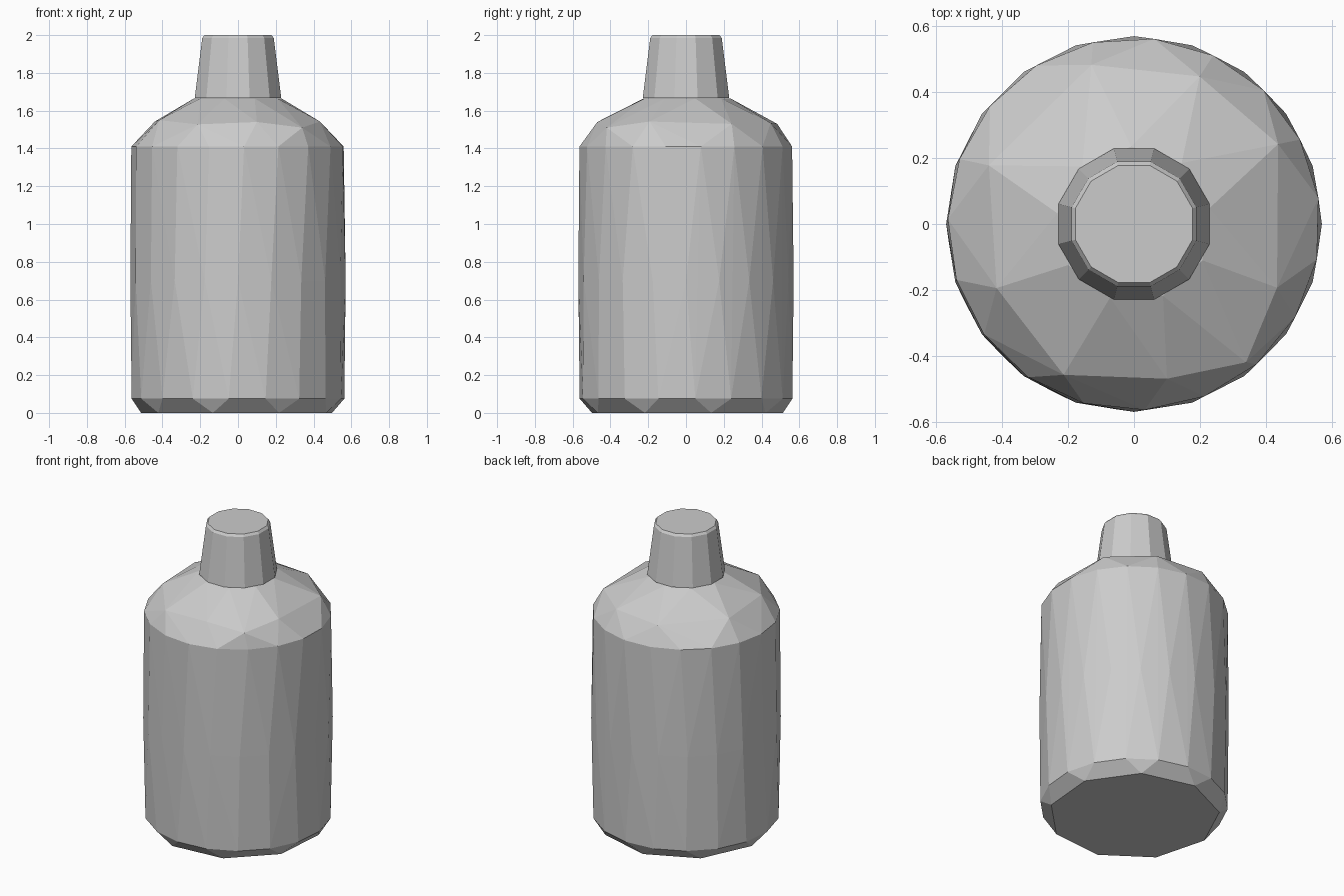
import bpy
import bmesh
from math import radians, cos, sin

cube = bpy.data.objects.get("Cube")
if cube:
    bpy.data.objects.remove(cube)

grey = bpy.data.materials.new("plain grey")
grey.use_nodes = True
colour = (0.6, 0.6, 0.6, 1)
grey.diffuse_color = colour
grey.node_tree.nodes["Principled BSDF"].inputs["Base Color"].default_value = colour


def ring(radius, z, sides, start=0):
    """Evenly spaced points on a level circle."""
    return [(radius, z, start + 360 * i / sides) for i in range(sides)]


def faceted_hull(name, points):
    """Flat-shaded convex solid around (radius, height, degrees) points."""
    bm = bmesh.new()
    for r, z, a in points:
        bm.verts.new((r * cos(radians(a)), r * sin(radians(a)), z))
    hull = bmesh.ops.convex_hull(bm, input=bm.verts)
    loose = set(hull["geom_interior"] + hull["geom_unused"])
    bmesh.ops.delete(bm, geom=[v for v in loose if isinstance(v, bmesh.types.BMVert)],
                     context="VERTS")
    bmesh.ops.recalc_face_normals(bm, faces=bm.faces)
    mesh = bpy.data.meshes.new(name)
    bm.to_mesh(mesh)
    bm.free()
    mesh.materials.append(grey)
    obj = bpy.data.objects.new(name, mesh)
    bpy.context.collection.objects.link(obj)
    return obj


# Bottle body: uneven facets come from rings with different side counts
shoulder = [(0.49, 66), (0.5, 105), (0.475, 158), (0.46, 205), (0.505, 245),
            (0.48, 282), (0.54, 309), (0.475, 336), (0.5, 29)]
body = ring(0.515, 0, 9, 15)
body += ring(0.565, 0.075, 18, 5)
body += ring(0.57, 0.7, 20, 0)
body += ring(0.565, 1.41, 19, 8)
body += [(r, 1.665 - (r - 0.23) * 0.5, a) for r, a in shoulder]
body += ring(0.235, 1.665, 9, 12)
faceted_hull("bottle_body", body)

# Tapered cap with a small chamfer at its top edge
cap = ring(0.237, 1.667, 12, 15) + ring(0.196, 1.985, 12, 15)
cap += ring(0.184, 2.0, 12, 15)
faceted_hull("bottle_cap", cap)
